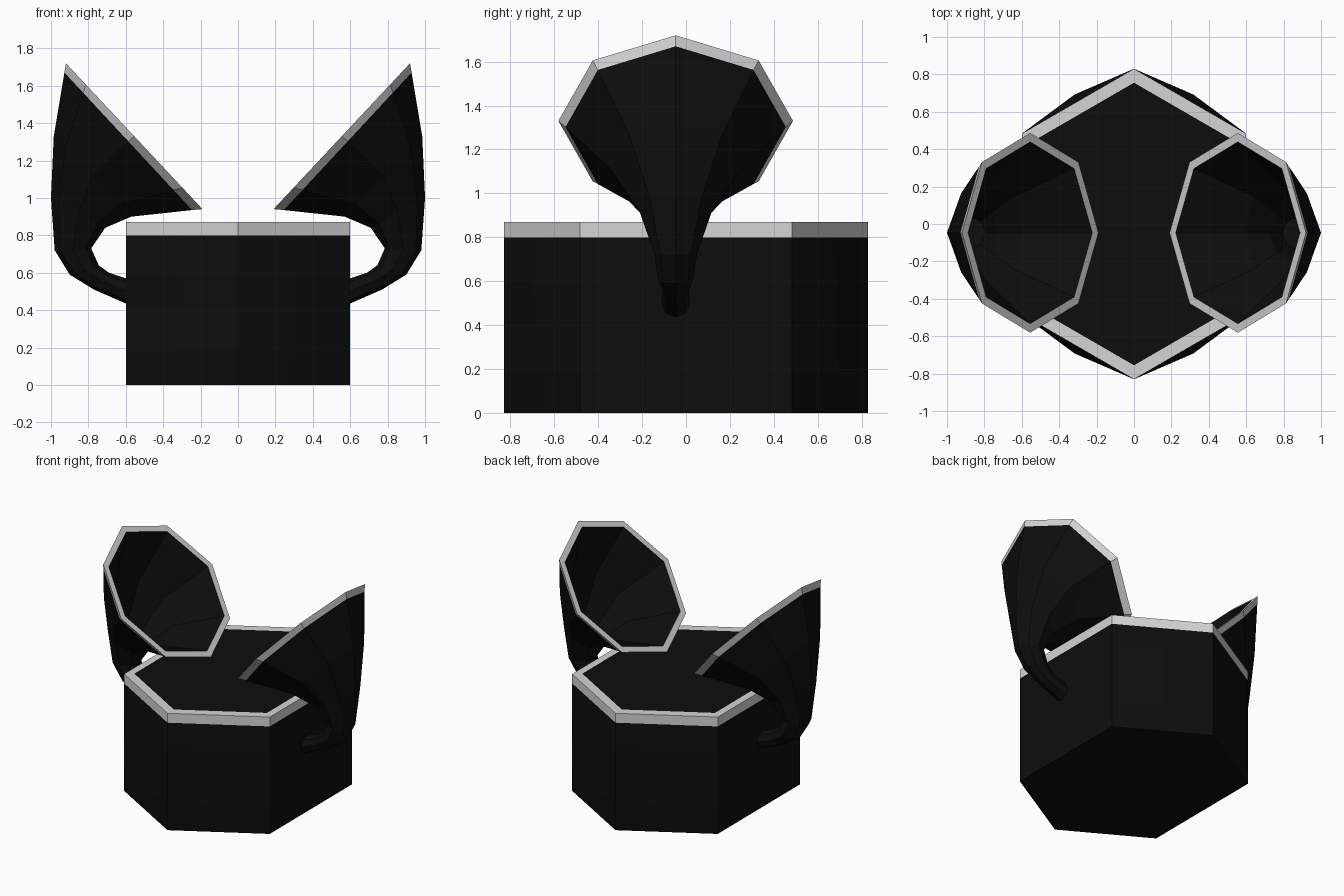
import bpy, bmesh, math
from mathutils import Vector

if "Cube" in bpy.data.objects:
    bpy.data.objects.remove(bpy.data.objects["Cube"])


def material(name, v):
    m = bpy.data.materials.new(name)
    m.diffuse_color = (v, v, v, 1)
    m.use_nodes = True
    m.node_tree.nodes["Principled BSDF"].inputs["Base Color"].default_value = m.diffuse_color
    return m


BLACK = material("black", 0.004)
GREY = material("light grey", 0.66)


def loft(name, rings, grey_bands, mirror=False):
    """Skin a list of equal-length rings, cap both ends; chosen bands are grey."""
    bm = bmesh.new()
    loops = [[bm.verts.new(p) for p in ring] for ring in rings]
    n = len(loops[0])
    for i, (a, b) in enumerate(zip(loops, loops[1:])):
        for j in range(n):
            k = (j + 1) % n
            f = bm.faces.new((a[j], a[k], b[k], b[j]))
            f.material_index = 1 if i in grey_bands else 0
    bm.faces.new(loops[0][::-1])
    bm.faces.new(loops[-1])
    bmesh.ops.recalc_face_normals(bm, faces=bm.faces)
    me = bpy.data.meshes.new(name)
    bm.to_mesh(me)
    bm.free()
    me.materials.append(BLACK)
    me.materials.append(GREY)
    ob = bpy.data.objects.new(name, me)
    bpy.context.collection.objects.link(ob)
    if mirror:
        ob.modifiers.new("mirror", 'MIRROR').use_mirror_merge = False
    return ob


# Hexagonal drum: corners plus midpoints on the four slanted sides, which bulge a little
def drum_ring(z, bulge=0.0, scale=1.0):
    corners = [(0.6, -0.483), (0.6, 0.483), (0, 0.83),
               (-0.6, 0.483), (-0.6, -0.483), (0, -0.83)]
    pts = []
    for i, (x, y) in enumerate(corners):
        x2, y2 = corners[(i + 1) % 6]
        pts.append(Vector((x * scale, y * scale, z)))
        mid = Vector(((x + x2) / 2, (y + y2) / 2, 0)) * scale
        if abs(mid.y) > 0.1:
            mid += mid.normalized() * bulge
        pts.append(Vector((mid.x, mid.y, z)))
    return pts


drum = [drum_ring(z, b) for z, b in
        ((0, 0), (0.2, 0.04), (0.4, 0.03), (0.6, 0.04), (0.8, 0), (0.87, 0))]
drum.append(drum_ring(0.87, 0, 0.91))
loft("drum_body", drum, {4, 5})


# Flared horns: each ring is an octagon spanning an outer and an inner point (x, z)
def horn_ring(outer, inner, scale=1.0):
    o, i = Vector((outer[0], 0, outer[1])), Vector((inner[0], 0, inner[1]))
    c, d = (o + i) / 2, (o - i) / 2 * scale
    c.y = -0.047
    side = Vector((0, d.length, 0))
    return [c + d * math.cos(a) + side * math.sin(a)
            for a in (j * math.pi / 4 for j in range(8))]


PROFILE = [((0.55, 0.42), (0.55, 0.55)), ((0.61, 0.44), (0.60, 0.57)),
           ((0.77, 0.51), (0.69, 0.60)), ((0.90, 0.59), (0.745, 0.64)),
           ((0.98, 0.72), (0.785, 0.73)), ((1.00, 1.00), (0.71, 0.84)),
           ((0.985, 1.33), (0.57, 0.90)), ((0.928, 1.67), (0.245, 0.935)),
           ((0.92, 1.72), (0.19, 0.94))]
horn = [horn_ring(o, i) for o, i in PROFILE]
# hollow inside, running back down to the neck
horn += [horn_ring(o, i, 0.91) for o, i in
         [PROFILE[8], PROFILE[6], PROFILE[5], PROFILE[4]]]
loft("horns", horn, {7, 8}, mirror=True)
